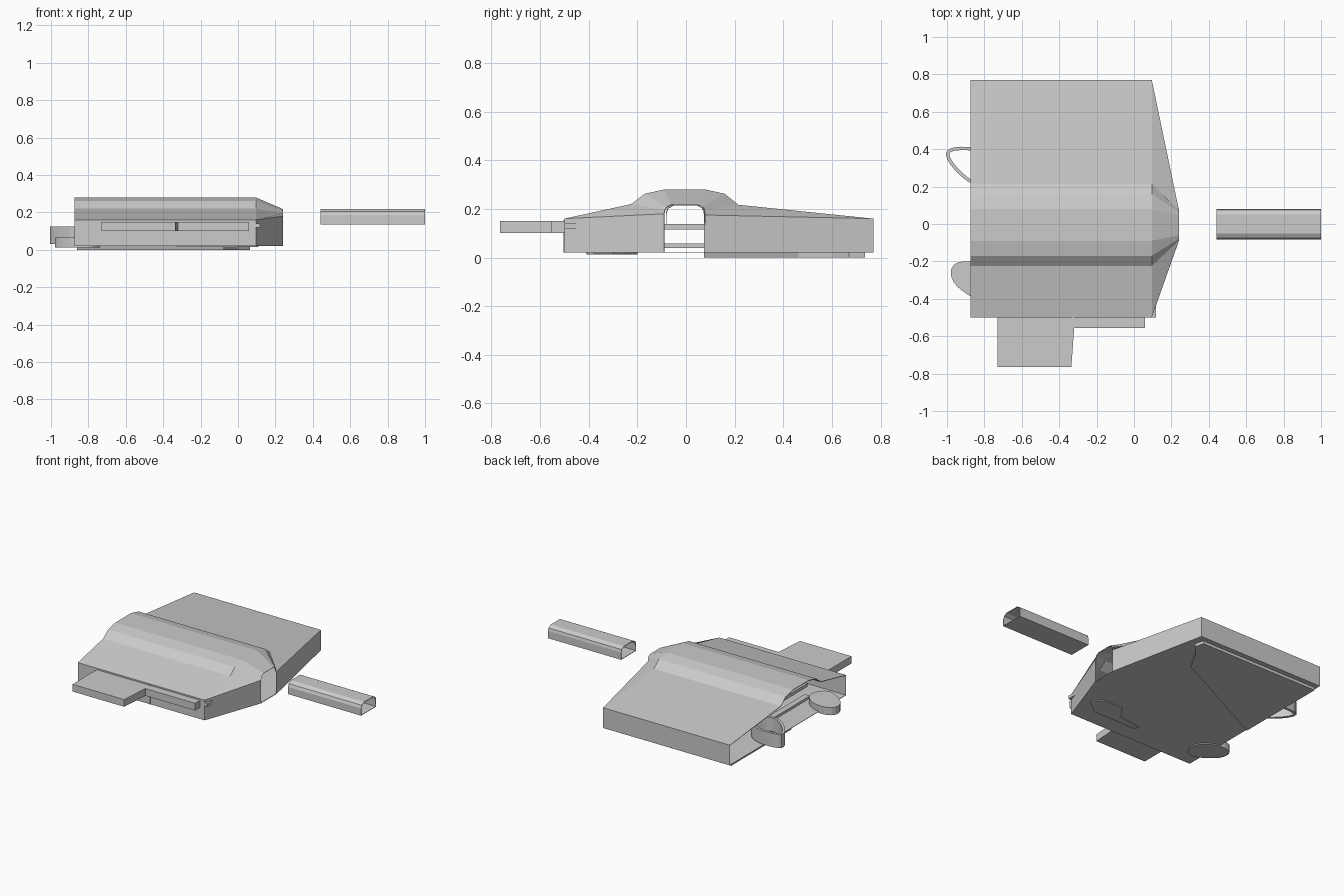
import bpy, bmesh, math

if "Cube" in bpy.data.objects:
    bpy.data.objects.remove(bpy.data.objects["Cube"])


def finish(name, bm, thickness=0.0):
    bmesh.ops.recalc_face_normals(bm, faces=bm.faces)
    me = bpy.data.meshes.new(name)
    bm.to_mesh(me)
    bm.free()
    ob = bpy.data.objects.new(name, me)
    bpy.context.collection.objects.link(ob)
    if thickness:
        mod = ob.modifiers.new("wall", 'SOLIDIFY')
        mod.thickness = thickness
        mod.offset = -1
    return ob


def loft(name, sections, thickness):
    """Open-ended tube through (x, [(y, z), ...]) sections."""
    bm = bmesh.new()
    rings = [[bm.verts.new((x, y, z)) for y, z in pts] for x, pts in sections]
    for a, b in zip(rings, rings[1:]):
        n = len(a)
        for i in range(n):
            j = (i + 1) % n
            bm.faces.new((a[i], a[j], b[j], b[i]))
    return finish(name, bm, thickness)


def slab(name, pts, z0, z1):
    """Plan outline (x, y) extruded from z0 to z1."""
    bm = bmesh.new()
    face = bm.faces.new([bm.verts.new((x, y, z0)) for x, y in pts])
    top = bmesh.ops.extrude_face_region(bm, geom=[face])['geom']
    bmesh.ops.translate(bm, vec=(0, 0, z1 - z0),
                        verts=[v for v in top if isinstance(v, bmesh.types.BMVert)])
    return finish(name, bm)


def band(name, pts, z0, z1, thickness):
    """Thin upright wall following a plan outline."""
    bm = bmesh.new()
    low = [bm.verts.new((x, y, z0)) for x, y in pts]
    high = [bm.verts.new((x, y, z1)) for x, y in pts]
    for i in range(len(pts)):
        j = (i + 1) % len(pts)
        bm.faces.new((low[i], low[j], high[j], high[i]))
    return finish(name, bm, thickness)


def box(name, x0, x1, y0, y1, z0, z1):
    return slab(name, [(x0, y0), (x1, y0), (x1, y1), (x0, y1)], z0, z1)


def rounded(pts, steps=2):
    """Chaikin corner cutting for soft outlines."""
    for _ in range(steps):
        out = []
        for i, (x, y) in enumerate(pts):
            u, v = pts[(i + 1) % len(pts)]
            out += [(x * .75 + u * .25, y * .75 + v * .25),
                    (x * .25 + u * .75, y * .25 + v * .75)]
        pts = out
    return pts


# Main shell: constant roof profile, then a taper to the arched mouth
roof = [(-.5, .02), (-.5, .16), (-.225, .22), (-.17, .262), (-.09, .28),
        (.08, .28), (.16, .262), (.215, .217), (.77, .16), (.77, .02)]
mouth = [(-.09, .02), (-.09, .18), (-.088, .195), (-.08, .208), (-.06, .218),
         (.045, .218), (.065, .208), (.073, .195), (.075, .175), (.075, .02)]
loft("main_shell", [(-.875, roof), (.095, roof), (.24, mouth)], .004)

# Detached arched sleeve in front of the mouth
sleeve = [(-.083, .135), (-.083, .185), (-.075, .204), (-.05, .218),
          (.05, .218), (.075, .204), (.08, .185), (.08, .135)]
loft("arched_sleeve", [(.44, sleeve), (.995, sleeve), (1.0, sleeve)], .004)

# Side rail and stepped tab on the front wall
slab("side_tab", [(-.73, -.765), (-.335, -.765), (-.32, -.555), (.06, -.555),
                  (.06, -.48), (-.73, -.48)], .1, .15)
box("wall_rib", -.335, -.32, -.503, -.495, .02, .155)
box("side_catch", .09, .118, -.5, -.43, .12, .142)

# Rear levers: a hollow loop and a low solid one
loop = [(-.7, .3), (-.8, .41), (-1.0, .415), (-1.008, .34), (-.88, .21), (-.78, .2)]
band("loop_lever", rounded(loop), .03, .124, .018)
low = [(-.72, -.3), (-.82, -.2), (-.97, -.2), (-.985, -.3), (-.88, -.39), (-.78, -.42)]
slab("low_lever", rounded(low), .013, .065)

# Cross bars seen through the mouth
box("upper_cross_bar", -.72, -.69, -.3, .3, .115, .138)
box("lower_cross_bar", -.74, -.7, -.3, .3, .04, .058)

# Thin plates under the floor
slab("large_under_plate", [(.05, .735), (.065, .67), (.0, .6), (-.08, .46),
                           (-.86, .075), (-.86, .735)], 0, .021)
slab("small_under_plate", [(.11, -.3), (.05, -.23), (-.1, -.23), (-.16, -.32),
                           (-.33, -.35), (-.33, -.38), (0, -.38)], .014, .021)
